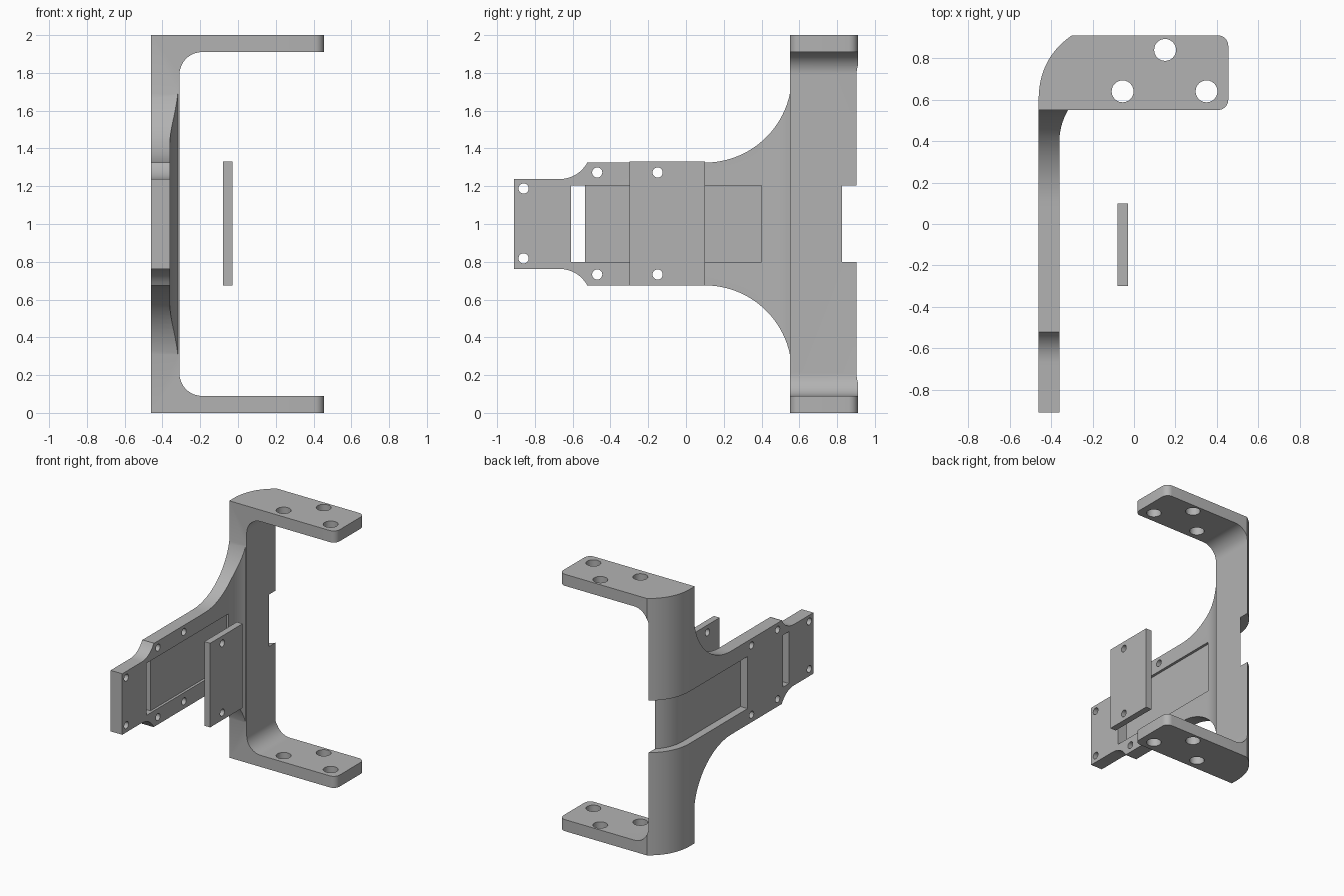
import bpy, bmesh
from math import sin, cos, pi, radians
from mathutils import Vector

if "Cube" in bpy.data.objects:
    bpy.data.objects.remove(bpy.data.objects["Cube"])

metal = bpy.data.materials.new("plain grey")
metal.use_nodes = True
GREY = (0.45, 0.45, 0.45, 1)
metal.diffuse_color = GREY
metal.node_tree.nodes["Principled BSDF"].inputs["Base Color"].default_value = GREY


def prism(name, pts, axis, lo, hi):
    """Extrude a 2D outline along one axis."""
    place = {"x": lambda u, v, w: (w, u, v),
             "y": lambda u, v, w: (u, w, v),
             "z": lambda u, v, w: (u, v, w)}[axis]
    bm = bmesh.new()
    face = bm.faces.new([bm.verts.new(place(u, v, lo)) for u, v in pts])
    new = bmesh.ops.extrude_face_region(bm, geom=[face])["geom"]
    shift = Vector(place(0, 0, hi - lo))
    bmesh.ops.translate(bm, vec=shift, verts=[g for g in new if isinstance(g, bmesh.types.BMVert)])
    bmesh.ops.recalc_face_normals(bm, faces=bm.faces)
    mesh = bpy.data.meshes.new(name)
    bm.to_mesh(mesh)
    bm.free()
    mesh.materials.append(metal)
    ob = bpy.data.objects.new(name, mesh)
    bpy.context.collection.objects.link(ob)
    return ob


def box(name, x, y, z):
    return prism(name, [(x[0], y[0]), (x[1], y[0]), (x[1], y[1]), (x[0], y[1])], "z", *z)


def arc(cu, cv, r, a, b, n=16):
    return [(cu + r * cos(radians(a + (b - a) * i / n)),
             cv + r * sin(radians(a + (b - a) * i / n))) for i in range(n + 1)]


def combine(target, other, operation):
    """Boolean two solids and drop the second one."""
    mod = target.modifiers.new("solid", "BOOLEAN")
    mod.operation, mod.object, mod.solver = operation, other, "EXACT"
    bpy.context.view_layer.objects.active = target
    bpy.ops.object.modifier_apply(modifier=mod.name)
    bpy.data.objects.remove(other)


def drill(target, u, v, r, axis, lo, hi):
    combine(target, prism("drill", arc(u, v, r, 0, 345, 23), axis, lo, hi), "DIFFERENCE")


# Bracket: C section trimmed by the flange outline
upper = [(-0.31, 0.79)] + arc(-0.19, 0.79, 0.12, 180, 90)[1:] + [(0.6, 0.91)]
inner = [(x, 1 + h) for x, h in upper]
mirrored = [(x, 1 - h) for x, h in reversed(upper)]
frame = prism("bracket_frame", [(-0.6, 0), (0.6, 0)] + mirrored[:1] + mirrored[1:] + inner
              + [(0.6, 2), (-0.6, 2)], "y", 0.5, 1.0)

# Rounded back corner, with an inward offset used later by the strap groove
p0, p1, p2 = Vector((-0.46, 0.6)), Vector((-0.46, 0.8)), Vector((-0.3, 0.91))
corner, offset = [], []
for i in range(21):
    t = i / 20
    p = p0 * (1 - t) ** 2 + p1 * 2 * t * (1 - t) + p2 * t * t
    d = ((p1 - p0) * (1 - t) + (p2 - p1) * t).normalized()
    corner.append(tuple(p))
    offset.append(tuple(p + Vector((d.y, -d.x)) * 0.06))
plan = ([(-0.46, 0.55)] + corner + arc(0.405, 0.86, 0.05, 90, 0, 8)
        + arc(0.405, 0.6, 0.05, 0, -90, 8))
combine(frame, prism("flange_plan", plan, "z", -0.1, 2.1), "INTERSECT")

# Arm: side silhouette trimmed by a plan that thickens toward the column
edge = ([(-0.91, 0.2375), (-0.67, 0.2375)] + arc(-0.67, 0.406, 0.1685, -90, -28, 8)[1:]
        + [(-0.52, 0.325), (0.1, 0.325)] + arc(0.1, 0.785, 0.46, -90, 0, 24)[1:]
        + [(0.6, 0.785)])
arm = prism("arm", [(y, 1 + h) for y, h in edge] + [(y, 1 - h) for y, h in reversed(edge)],
            "x", -0.6, 0)
ramp = [(-0.36 + 0.05 * (i / 10) ** 2, 0.4 + 0.165 * i / 10) for i in range(11)]
combine(arm, prism("arm_plan", [(-0.46, -1), (-0.36, -1)] + ramp + [(-0.31, 0.6), (-0.46, 0.6)],
                   "z", 0, 2), "INTERSECT")
combine(frame, arm, "UNION")

# Strap groove around the outside, inner pocket and through slot
groove = [(-0.4, -0.1)] + offset + [(-0.2, 0.87), (-0.2, 1), (-0.6, 1), (-0.6, -0.1)]
combine(frame, prism("groove", groove, "z", 0.8, 1.205), "DIFFERENCE")
combine(frame, box("pocket", (-0.38, -0.2), (-0.61, 0.4), (0.8, 1.205)), "DIFFERENCE")
combine(frame, box("slot", (-0.6, -0.2), (-0.61, -0.535), (0.8, 1.205)), "DIFFERENCE")

# Loose clamp plate
plate = box("clamp_plate", (-0.08, -0.03), (-0.3, 0.1), (0.675, 1.33))

# Screw holes
for x, y in ((-0.055, 0.64), (0.15, 0.84), (0.35, 0.64)):
    drill(frame, x, y, 0.053, "z", -0.1, 2.1)
for side in (-1, 1):
    for y, h in ((-0.86, 0.185), (-0.47, 0.27), (-0.15, 0.27)):
        drill(frame, y, 1.003 + side * h, 0.027, "x", -0.6, -0.2)
    drill(plate, -0.15, 1.003 + side * 0.27, 0.027, "x", -0.2, 0.1)

# Smooth the curved faces and keep the edges crisp
bpy.ops.object.select_all(action="DESELECT")
for ob in (frame, plate):
    ob.select_set(True)
bpy.context.view_layer.objects.active = frame
bpy.ops.object.shade_smooth_by_angle(angle=radians(30))
